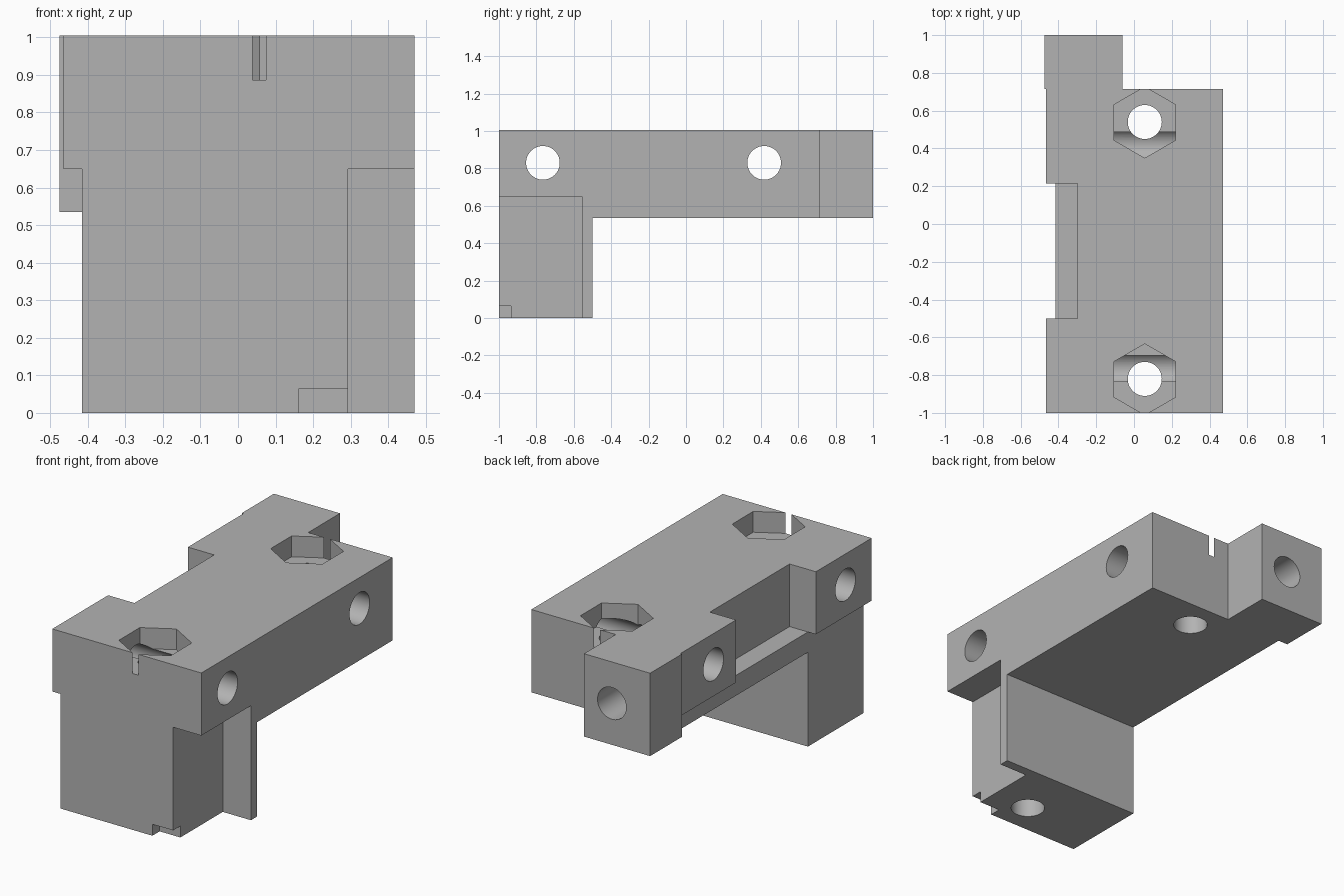
import bpy, bmesh, math
from mathutils import Matrix, Vector

if "Cube" in bpy.data.objects:
    bpy.data.objects.remove(bpy.data.objects["Cube"], do_unlink=True)

FAR = 1.5            # overshoot so cutters pass cleanly through the body
TOP = 1.005
HOLE_R = 0.09

grey = bpy.data.materials.new("plain grey")
grey.use_nodes = True
grey.diffuse_color = (0.45, 0.45, 0.45, 1)
grey.node_tree.nodes["Principled BSDF"].inputs["Base Color"].default_value = (0.45, 0.45, 0.45, 1)


def finish(bm, name):
    bmesh.ops.recalc_face_normals(bm, faces=bm.faces)
    mesh = bpy.data.meshes.new(name)
    bm.to_mesh(mesh)
    bm.free()
    mesh.materials.append(grey)
    obj = bpy.data.objects.new(name, mesh)
    bpy.context.collection.objects.link(obj)
    return obj


def box(name, x, y, z):
    bm = bmesh.new()
    bmesh.ops.create_cube(bm, size=1)
    for v in bm.verts:
        v.co = Vector([span[int(c > 0)] for c, span in zip(v.co, (x, y, z))])
    return finish(bm, name)


def rod(name, start, end, radius, sides=64, turn=0.0):
    """Prism running between two points."""
    start, end = Vector(start), Vector(end)
    axis = end - start
    bm = bmesh.new()
    place = (Matrix.Translation((start + end) / 2)
             @ axis.to_track_quat("Z", "Y").to_matrix().to_4x4()
             @ Matrix.Rotation(turn, 4, "Z"))
    bmesh.ops.create_cone(bm, cap_ends=True, segments=sides, radius1=radius,
                          radius2=radius, depth=axis.length, matrix=place)
    return finish(bm, name)


def hex_pocket(name, x, y, floor, radius):
    """Six-sided pocket with its points along y."""
    bm = bmesh.new()
    ring = [bm.verts.new((x + radius * math.sin(i * math.pi / 3),
                          y + radius * math.cos(i * math.pi / 3), floor)) for i in range(6)]
    face = bm.faces.new(ring)
    new = bmesh.ops.extrude_face_region(bm, geom=[face])["geom"]
    bmesh.ops.translate(bm, vec=(0, 0, FAR - floor),
                        verts=[g for g in new if isinstance(g, bmesh.types.BMVert)])
    return finish(bm, name)


body = box("mount_body", (-0.475, 0.47), (-1, 1), (0, TOP))

cutters = [
    # main outline
    box("under_slab", (-FAR, FAR), (-0.5, FAR), (-FAR, 0.535)),
    box("back_corner", (-0.06, FAR), (0.715, FAR), (-FAR, FAR)),
    box("side_trim", (-FAR, -0.465), (-FAR, 0.715), (-FAR, FAR)),
    box("side_step", (-FAR, -0.415), (-FAR, 0.715), (-FAR, 0.65)),
    box("side_notch", (-FAR, -0.3), (-0.5, 0.215), (0.65, FAR)),
    box("leg_notch", (0.293, FAR), (-FAR, -0.555), (-FAR, 0.65)),
    box("foot_notch", (0.163, 0.4), (-FAR, -0.935), (-FAR, 0.065)),
    # blind hole in the back block
    rod("back_hole", (-0.235, 0.42, 0.77), (-0.235, FAR, 0.77), HOLE_R),
]
# cross holes
for y in (-0.765, 0.418):
    cutters.append(rod("cross_hole", (-FAR, y, 0.83), (FAR, y, 0.83), HOLE_R))
# upright bolt holes with nut pockets that just break the end faces
for y, nut_y in ((-0.82, -0.8225), (0.54, 0.5375)):
    cutters.append(rod("bolt_hole", (0.057, y, -FAR), (0.057, y, FAR), HOLE_R))
    cutters.append(hex_pocket("nut_pocket", 0.057, nut_y, 0.887, 0.188))

bpy.ops.object.select_all(action="DESELECT")
bpy.context.view_layer.objects.active = body
body.select_set(True)
for cutter in cutters:
    cutter.hide_render = True
    mod = body.modifiers.new(cutter.name, "BOOLEAN")
    mod.operation = "DIFFERENCE"
    mod.solver = "EXACT"
    mod.object = cutter
    bpy.ops.object.modifier_apply(modifier=mod.name)
    bpy.data.objects.remove(cutter, do_unlink=True)

bpy.ops.object.shade_smooth_by_angle(angle=math.radians(30))
